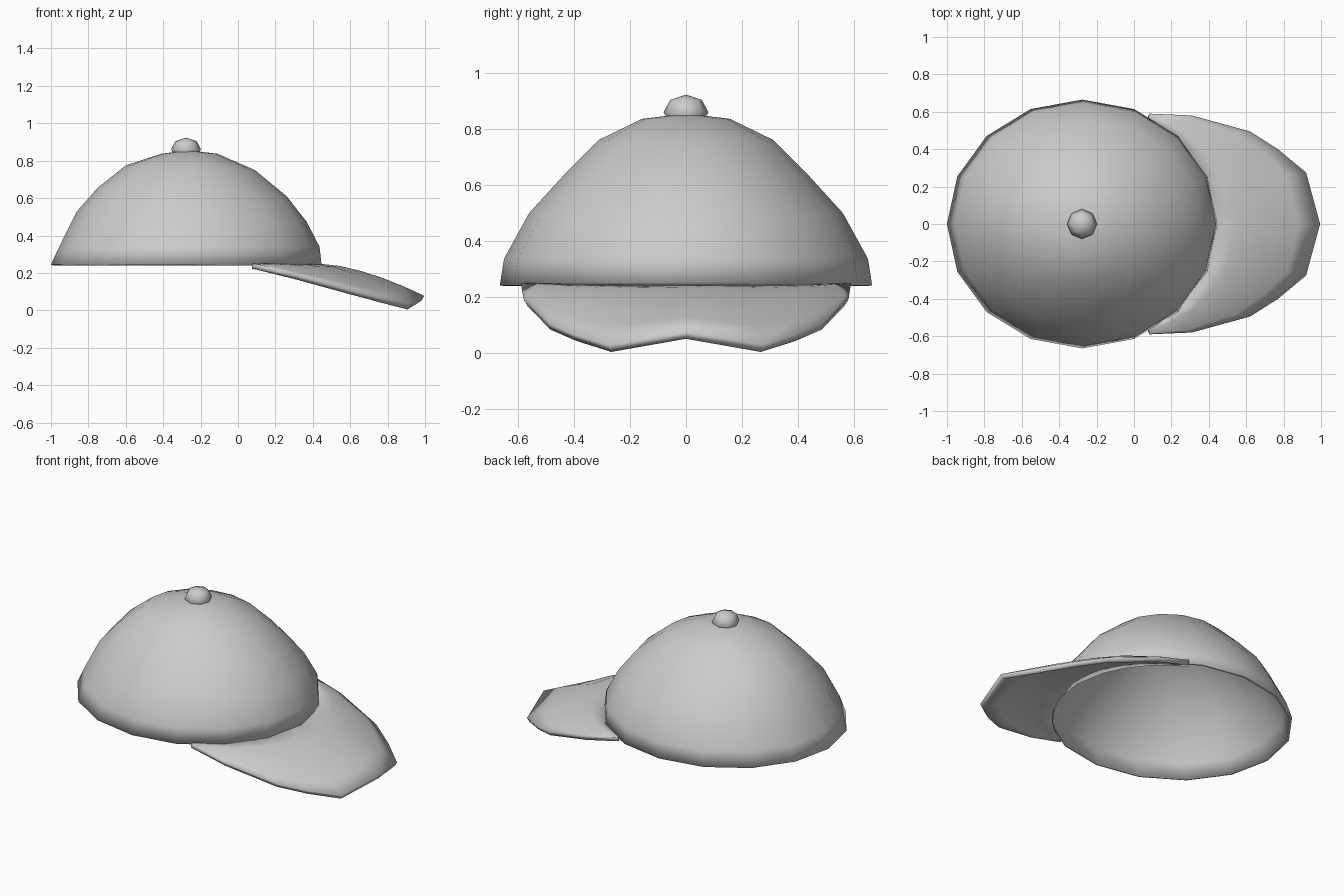
import bpy, bmesh
from math import cos, sin, radians, tau

cube = bpy.data.objects.get("Cube")
if cube:
    bpy.data.objects.remove(cube)

grey = bpy.data.materials.new("light_grey_cloth")
grey.use_nodes = True
grey.diffuse_color = (0.6, 0.6, 0.6, 1)
grey.node_tree.nodes["Principled BSDF"].inputs["Base Color"].default_value = (0.6, 0.6, 0.6, 1)


def finish(name, bm, thickness=0):
    """Turn a bmesh into a smooth object, optionally thickened inwards."""
    bmesh.ops.recalc_face_normals(bm, faces=bm.faces)
    up = sum(f.normal.z * f.calc_area() for f in bm.faces)
    if thickness and up < 0:
        bmesh.ops.reverse_faces(bm, faces=bm.faces)
    for f in bm.faces:
        f.smooth = True
    mesh = bpy.data.meshes.new(name)
    bm.to_mesh(mesh)
    bm.free()
    mesh.materials.append(grey)
    obj = bpy.data.objects.new(name, mesh)
    bpy.context.collection.objects.link(obj)
    if thickness:
        solid = obj.modifiers.new("Thickness", "SOLIDIFY")
        solid.thickness = thickness
        solid.offset = -1
    return obj


def bridge(bm, rows, closed=False):
    for a, b in zip(rows, rows[1:]):
        n = len(a)
        for i in range(n if closed else n - 1):
            j = (i + 1) % n
            bm.faces.new((a[i], a[j], b[j], b[i]))


# Crown: stacked oval rings (back x, front x, half width, back z, front z)
RINGS = [(-1.0, 0.447, 0.665, 0.245, 0.24),
         (-0.958, 0.436, 0.65, 0.335, 0.34),
         (-0.863, 0.366, 0.56, 0.527, 0.475),
         (-0.75, 0.26, 0.44, 0.655, 0.61),
         (-0.6, 0.09, 0.31, 0.775, 0.75),
         (-0.41, -0.11, 0.157, 0.837, 0.837)]
SIDES = 16
bm = bmesh.new()
rows = []
for back, front, half, z_back, z_front in RINGS:
    ring = []
    for k in range(SIDES):
        a = tau * k / SIDES
        f = (cos(a) + 1) / 2
        ring.append(bm.verts.new((back + (front - back) * f, half * sin(a),
                                  z_back + (z_front - z_back) * f)))
    rows.append(ring)
bridge(bm, rows, closed=True)
apex = bm.verts.new((-0.27, 0, 0.856))
for k in range(SIDES):
    bm.faces.new((rows[-1][k], rows[-1][(k + 1) % SIDES], apex))
finish("crown", bm, 0.015)

# Brim: arched sheet from the crown rim out to the drooping front edge
# (rim angle, outer x, outer y, outer z), mirrored across the centre line
HALF = [(60, 0.083, 0.59, 0.25), (52, 0.31, 0.58, 0.192), (42, 0.62, 0.495, 0.108),
        (30, 0.77, 0.40, 0.068), (17, 0.92, 0.275, 0.03)]
edge = HALF + [(0, 0.995, 0, 0.078)] + [(-a, x, -y, z) for a, x, y, z in reversed(HALF)]
STEPS = 5
bm = bmesh.new()
rows = []
for s in range(STEPS + 1):
    t = s / STEPS
    row = []
    for angle, x, y, z in edge:
        a = radians(angle)
        ix, iy, iz = -0.277 + 0.71 * cos(a), 0.652 * sin(a), 0.25
        row.append(bm.verts.new((ix + (x - ix) * t, iy + (y - iy) * t,
                                 iz + (z - iz) * t ** 1.6)))
    rows.append(row)
bridge(bm, rows)
finish("brim", bm, 0.03)

# Button on top
bm = bmesh.new()
bmesh.ops.create_uvsphere(bm, u_segments=8, v_segments=4, radius=0.08)
bmesh.ops.scale(bm, vec=(1, 1, 0.78), verts=bm.verts)
bmesh.ops.translate(bm, vec=(-0.278, 0, 0.861), verts=bm.verts)
finish("top_button", bm)
